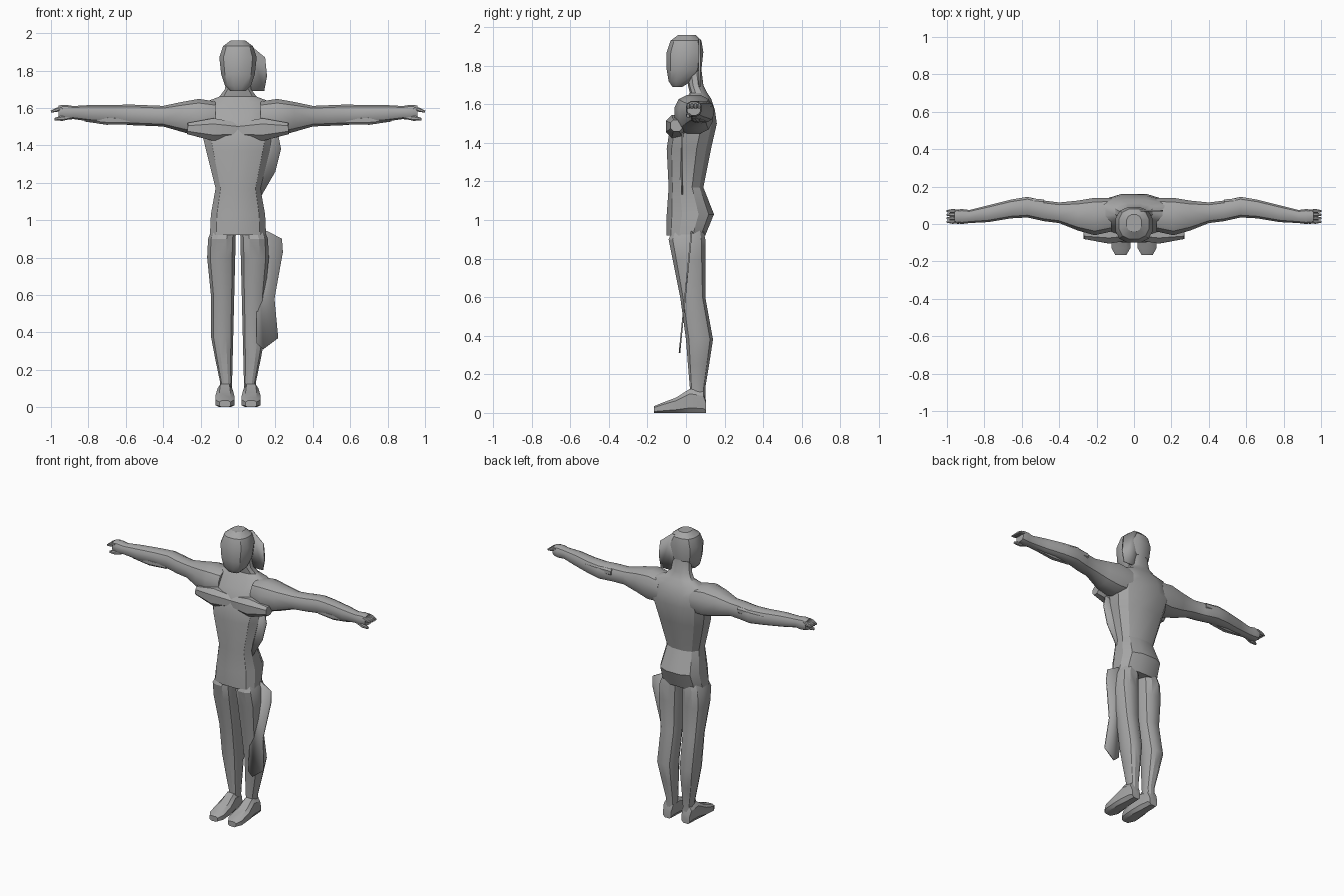
import bpy, bmesh, math
from mathutils import Vector

cube = bpy.data.objects.get("Cube")
if cube:
    bpy.data.objects.remove(cube, do_unlink=True)

# Single body colour
grey = bpy.data.materials.new("plain_grey")
grey.use_nodes = True
tone = (.38, .38, .38, 1)
grey.diffuse_color = tone
grey.node_tree.nodes["Principled BSDF"].inputs["Base Color"].default_value = tone


def finish(name, bm):
    """Turn the bmesh into a shaded object."""
    bmesh.ops.recalc_face_normals(bm, faces=bm.faces)
    mesh = bpy.data.meshes.new(name)
    bm.to_mesh(mesh)
    bm.free()
    mesh.materials.append(grey)
    part = bpy.data.objects.new(name, mesh)
    bpy.context.collection.objects.link(part)
    bpy.ops.object.select_all(action="DESELECT")
    part.select_set(True)
    bpy.context.view_layer.objects.active = part
    bpy.ops.object.shade_smooth_by_angle(angle=math.radians(30))
    return part


def section(centre, across, up, sides=12, power=.8):
    """Rounded-square outline spanned by two half-axis vectors."""
    reach = math.cos(math.pi / sides) ** power
    points = []
    for i in range(sides):
        turn = math.tau * (i + .5) / sides
        c, s = math.cos(turn), math.sin(turn)
        points.append(Vector(centre)
                      + Vector(across) * math.copysign(abs(c) ** power, c) / reach
                      + Vector(up) * math.copysign(abs(s) ** power, s) / reach)
    return points


def skin(name, sections, side=1):
    """Join the outlines into a closed tube, mirrored when side is negative."""
    bm = bmesh.new()
    loops = [[bm.verts.new((p.x * side, p.y, p.z)) for p in outline]
             for outline in sections]
    for low, high in zip(loops, loops[1:]):
        for i in range(len(low)):
            bm.faces.new((low[i - 1], low[i], high[i], high[i - 1]))
    bm.faces.new(loops[0])
    bm.faces.new(loops[-1])
    return finish(name, bm)


def level(z, left, right, front, back):
    """Horizontal outline from its four limits."""
    return section(((left + right) / 2, (front + back) / 2, z),
                   ((right - left) / 2, 0, 0), (0, (back - front) / 2, 0))


def spindle(name, start, end, radius, side):
    """Low-poly muscle or finger that is thickest in the middle."""
    start, end = Vector(start), Vector(end)
    axis = (end - start).normalized()
    across = axis.cross(Vector((0, 0, 1))).normalized()
    up = across.cross(axis)
    skin(name, [section(start.lerp(end, t), across * radius * size, up * radius * size, 8)
                for t, size in ((0, .7), (.5, 1), (1, .5))], side)


def panel(name, outline, depth, lean):
    """Thin upright sheet, leaning forward towards its foot."""
    bm = bmesh.new()
    top = max(z for x, z in outline)
    bm.faces.new([bm.verts.new((x, depth - lean * (top - z), z)) for x, z in outline])
    bmesh.ops.triangulate(bm, faces=bm.faces)
    solid = finish(name, bm).modifiers.new("thickness", "SOLIDIFY")
    solid.thickness = .008
    solid.offset = 0


# Torso and neck: height, half width, front, back
torso = [(.92, .15, -.1, .1), (1.03, .145, -.1, .145), (1.17, .12, -.09, .09),
         (1.37, .17, -.1, .13), (1.5, .2, -.08, .16), (1.57, .2, -.04, .15),
         (1.63, .18, 0, .13), (1.66, .1, .02, .11), (1.7, .07, .01, .09),
         (1.78, .06, 0, .08)]
skin("torso", [level(z, -w, w, front, back) for z, w, front, back in torso])

# Head, from chin to crown
head = [(1.69, .04, -.07, -.02), (1.72, .07, -.09, .03), (1.78, .09, -.1, .08),
        (1.87, .1, -.1, .09), (1.93, .08, -.08, .08), (1.96, .04, -.04, .05)]
skin("head", [level(z, -w, w, front, back) for z, w, front, back in head])

# Arm: distance out, depth, radius
arm = [(.12, .05, .09), (.21, .04, .1), (.3, .045, .08), (.4, .06, .055),
       (.48, .07, .055), (.57, .09, .055), (.66, .08, .05), (.78, .055, .045),
       (.88, .04, .035), (.92, .04, .04), (.96, .04, .035)]

# Leg: height, outer edge, front, back
leg = [(.95, .14, -.07, .09), (.9, .16, -.09, .1), (.8, .165, -.07, .1),
       (.6, .145, -.03, .1), (.38, .145, 0, .14), (.25, .12, .01, .12),
       (.13, .095, .02, .1), (.05, .095, .02, .1)]

# Foot: depth, half width, height
foot = [(.105, .03, .06), (.09, .035, .11), (.02, .04, .125),
        (-.05, .05, .08), (-.13, .05, .05), (-.165, .03, .035)]

for side, name in ((1, "left"), (-1, "right")):
    skin(name + "_arm", [section((x, y, 1.54 + .04 * x), (0, r, 0), (0, 0, r))
                         for x, y, r in arm], side)
    skin(name + "_leg", [level(z, .035 - z * .025, outer, front, back)
                         for z, outer, front, back in leg], side)
    skin(name + "_foot", [section((.07, y, h / 2), (w, 0, 0), (0, 0, h / 2), 8, .6)
                          for y, w, h in foot], side)

    # Chest and arm muscles
    spindle(name + "_chest", (0, -.04, 1.48), (.27, -.05, 1.49), .06, side)
    spindle(name + "_shoulder", (.1, .06, 1.6), (.34, .06, 1.6), .04, side)
    spindle(name + "_elbow", (.48, .11, 1.58), (.68, .11, 1.58), .03, side)
    spindle(name + "_forearm", (.58, .06, 1.53), (.82, .04, 1.54), .025, side)

    # Fingers and thumb
    for i in range(4):
        y = .012 + .019 * i
        spindle(f"{name}_finger_{i + 1}", (.94, y, 1.6), (1, y, 1.58), .011, side)
    spindle(name + "_thumb", (.9, .02, 1.55), (.98, .01, 1.54), .014, side)

# Thin side panels on the left: outlines across and up
panel("head_panel", [(0, 1.93), (.06, 1.94), (.145, 1.87), (.135, 1.82),
                     (.155, 1.77), (.14, 1.69), (.03, 1.69)], .07, 0)
panel("chest_panel", [(.1, 1.48), (.21, 1.48), (.23, 1.38), (.2, 1.26),
                      (.125, 1.13), (.09, 1.13)], -.02, 0)
panel("thigh_panel", [(.1, .95), (.16, .94), (.235, .9), (.24, .83), (.195, .58),
                      (.215, .37), (.135, .31), (.1, .34)], .03, .1)
